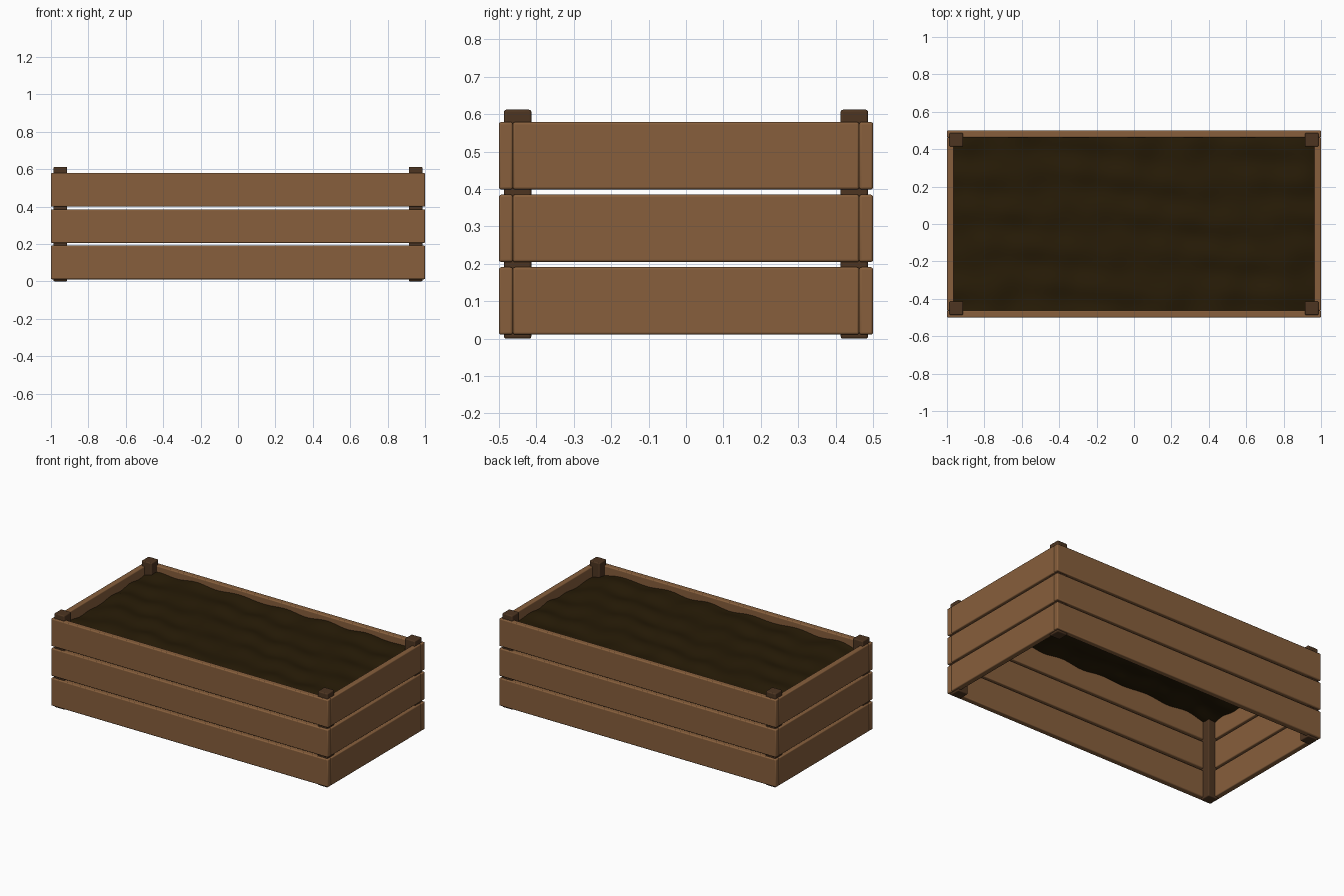
import bpy
import bmesh
from math import sin, pi

cube = bpy.data.objects.get("Cube")
if cube:
    bpy.data.objects.remove(cube, do_unlink=True)


def material(name, rgb):
    mat = bpy.data.materials.new(name)
    mat.use_nodes = True
    color = (*rgb, 1.0)
    mat.diffuse_color = color
    node = mat.node_tree.nodes["Principled BSDF"]
    node.inputs["Base Color"].default_value = color
    node.inputs["Roughness"].default_value = 0.9
    return mat


plank_wood = material("plank wood", (0.242, 0.114, 0.045))
post_wood = material("dark post wood", (0.074, 0.035, 0.015))
soil_brown = material("soil brown", (0.020, 0.011, 0.002))


def finish(bm, name, mat):
    mesh = bpy.data.meshes.new(name)
    bm.to_mesh(mesh)
    bm.free()
    mesh.materials.append(mat)
    obj = bpy.data.objects.new(name, mesh)
    bpy.context.collection.objects.link(obj)
    return obj


def board(name, center, size, mat):
    """Box with smooth rounded edges and flat sides."""
    bm = bmesh.new()
    bmesh.ops.create_cube(bm, size=1)
    bmesh.ops.scale(bm, vec=size, verts=bm.verts)
    bmesh.ops.translate(bm, vec=center, verts=bm.verts)
    rounded = bmesh.ops.bevel(bm, geom=bm.edges[:], offset=0.006, segments=3,
                              profile=0.5, affect='EDGES')
    for f in rounded["faces"]:
        f.smooth = True
    return finish(bm, name, mat)


# Three rows of planks on all four sides
THICK = 0.037
HEIGHT = 0.18
for row, z in enumerate((0.101, 0.295, 0.489), 1):
    for label, s in (("front", -1), ("back", 1)):
        board(f"{label}_plank_{row}", (0, s * (0.5 - THICK / 2), z),
              (2, THICK, HEIGHT), plank_wood)
    for label, s in (("right", -1), ("left", 1)):
        board(f"{label}_plank_{row}", (s * (1 - THICK / 2), 0, z),
              (THICK, 1 - 2 * THICK, HEIGHT), plank_wood)

# Corner posts, partly let into the planks
for x_label, sx in (("right", -1), ("left", 1)):
    for y_label, sy in (("front", -1), ("back", 1)):
        board(f"{y_label}_{x_label}_post", (sx * 0.95, sy * 0.45, 0.306),
              (0.073, 0.073, 0.612), post_wood)

# Open sheet of soil with gentle furrows, sinking slightly towards both ends
bm = bmesh.new()
bmesh.ops.create_grid(bm, x_segments=72, y_segments=40, size=1)
for v in bm.verts:
    x, y = v.co.x * 0.966, v.co.y * 0.466
    furrow = 0.005 * sin(2 * pi * y / 0.2 + 0.8 * sin(3 * x))
    lumps = 0.007 * sin(2 * pi * x / 0.31 + 2 * sin(5 * y))
    fine = 0.003 * sin(17 * x + 11 * y) * sin(29 * y - 9 * x)
    t = max(0, (abs(x) - 0.78) / 0.186)
    v.co = (x, y, 0.537 + furrow + lumps + fine - 0.022 * t * t)
for f in bm.faces:
    f.smooth = True
finish(bm, "soil", soil_brown)
